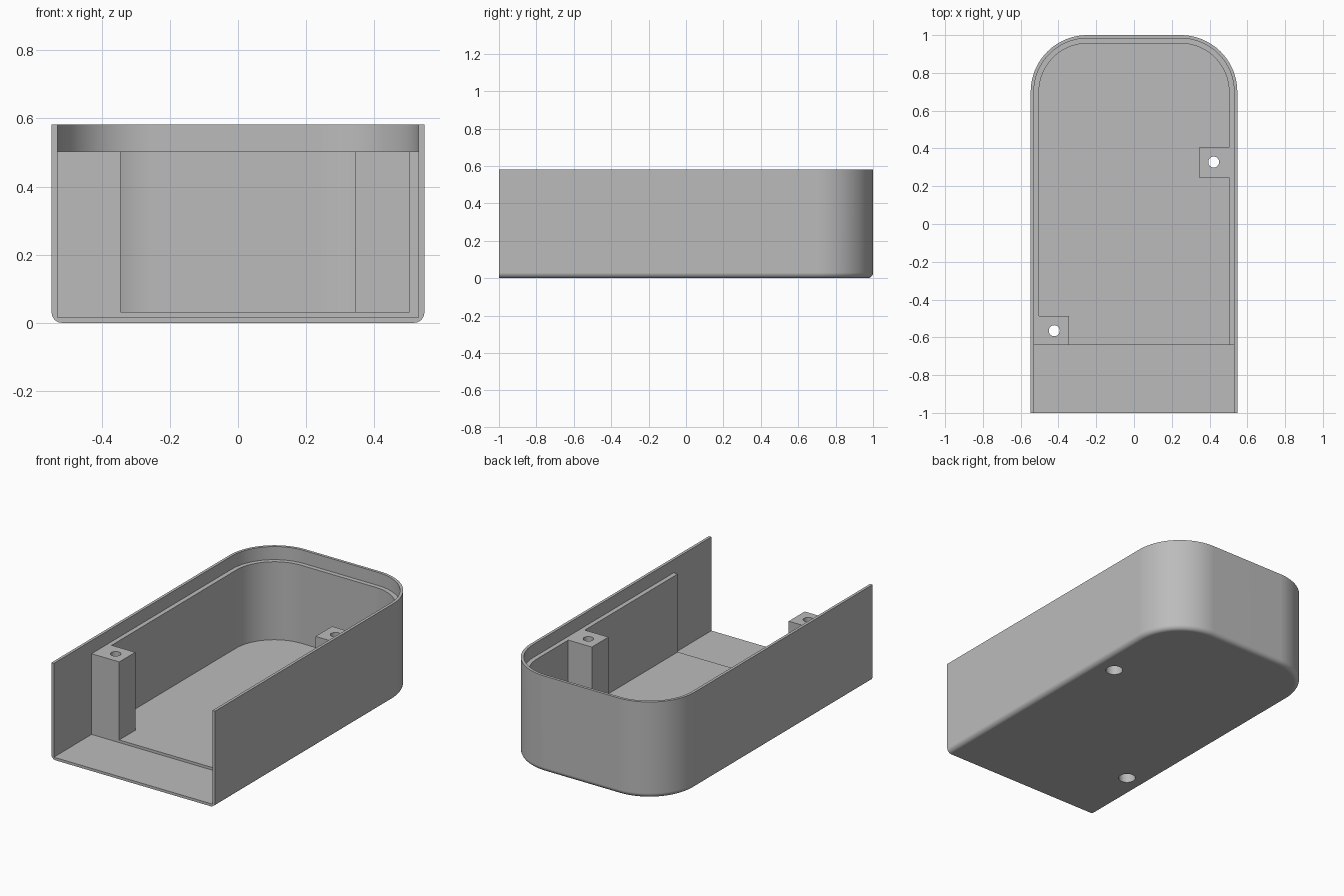
import bpy, bmesh
from math import sin, cos, pi

if "Cube" in bpy.data.objects:
    bpy.data.objects.remove(bpy.data.objects["Cube"])

HALF, TOP, RADIUS, FILLET = 0.547, 0.582, 0.30, 0.03
LINER_FRONT, LEDGE = -0.64, 0.503

grey = bpy.data.materials.new("plain grey")
grey.use_nodes = True
colour = (0.5, 0.5, 0.5, 1)
grey.diffuse_color = colour
grey.node_tree.nodes["Principled BSDF"].inputs["Base Color"].default_value = colour


def back_arcs(inset, steps=20):
    """Two rounded back corners, running from the +x side to the -x side."""
    r = RADIUS - inset
    cx, cy = HALF - RADIUS, 1 - RADIUS
    angles = [pi / 2 * i / steps for i in range(steps + 1)]
    left = [(cx + r * cos(a), cy + r * sin(a)) for a in angles]
    return left + [(-x, y) for x, y in reversed(left)]


def outline(inset, front):
    w = HALF - inset
    return [(-w, front), (w, front)] + back_arcs(inset)


def loft(name, rings):
    """Closed solid through (outline, height) rings."""
    bm = bmesh.new()
    loops = [[bm.verts.new((x, y, z)) for x, y in pts] for pts, z in rings]
    bm.faces.new(loops[0][::-1])
    bm.faces.new(loops[-1])
    for a, b in zip(loops, loops[1:]):
        for i in range(len(a)):
            j = (i + 1) % len(a)
            bm.faces.new((a[i], a[j], b[j], b[i]))
    bmesh.ops.recalc_face_normals(bm, faces=bm.faces)
    mesh = bpy.data.meshes.new(name)
    bm.to_mesh(mesh)
    bm.free()
    mesh.materials.append(grey)
    obj = bpy.data.objects.new(name, mesh)
    bpy.context.collection.objects.link(obj)
    return obj


def prism(name, pts, low, high):
    return loft(name, [(pts, low), (pts, high)])


def circle(x, y, r, n=32):
    return [(x + r * cos(2 * pi * i / n), y + r * sin(2 * pi * i / n)) for i in range(n)]


# Outer body with a rounded bottom edge and a flat open front
rings = []
for i in range(9):
    a = pi / 2 * i / 8
    rings.append((outline(FILLET * (1 - sin(a)), -1), FILLET * (1 - cos(a))))
rings.append((outline(0, -1), TOP))
case = loft("case_shell", rings)

# Rim recess above the ledge, and the thin-walled front bay
wall = HALF - 0.53
bay_w = HALF - wall
cutters = [
    prism("rim_cutter", outline(wall, -1.1), LEDGE, 1),
    prism("bay_cutter", [(-bay_w, -1.1), (bay_w, -1.1), (bay_w, LINER_FRONT),
                         (-bay_w, LINER_FRONT)], 0.016, 0.9),
]

# Main cavity, notched so that the two screw posts stay standing
inset = 0.044
w = HALF - inset
post = 0.345
cavity = [(-post, -0.7), (w, -0.7), (w, 0.247), (post, 0.247), (post, 0.405), (w, 0.405)]
cavity += back_arcs(inset) + [(-w, -0.487), (-post, -0.487)]
cutters.append(prism("cavity_cutter", cavity, 0.032, 0.8))

# Screw holes with wide bores from below
for side, y in ((1, 0.328), (-1, -0.565)):
    x = side * 0.422
    cutters.append(prism("hole_cutter", circle(x, y, 0.029), -0.1, 0.7))
    cutters.append(prism("bore_cutter", circle(x, y, 0.048), -0.2, 0.4))

bpy.ops.object.select_all(action='DESELECT')
bpy.context.view_layer.objects.active = case
case.select_set(True)
for cutter in cutters:
    cutter.hide_render = True
    mod = case.modifiers.new("cut", 'BOOLEAN')
    mod.operation = 'DIFFERENCE'
    mod.solver = 'EXACT'
    mod.object = cutter
    bpy.ops.object.modifier_apply(modifier=mod.name)
    bpy.data.objects.remove(cutter)

# Smooth curves, crisp edges
bpy.ops.object.shade_smooth_by_angle(angle=pi / 6)
normals = case.modifiers.new("even_normals", 'WEIGHTED_NORMAL')
normals.keep_sharp = True
